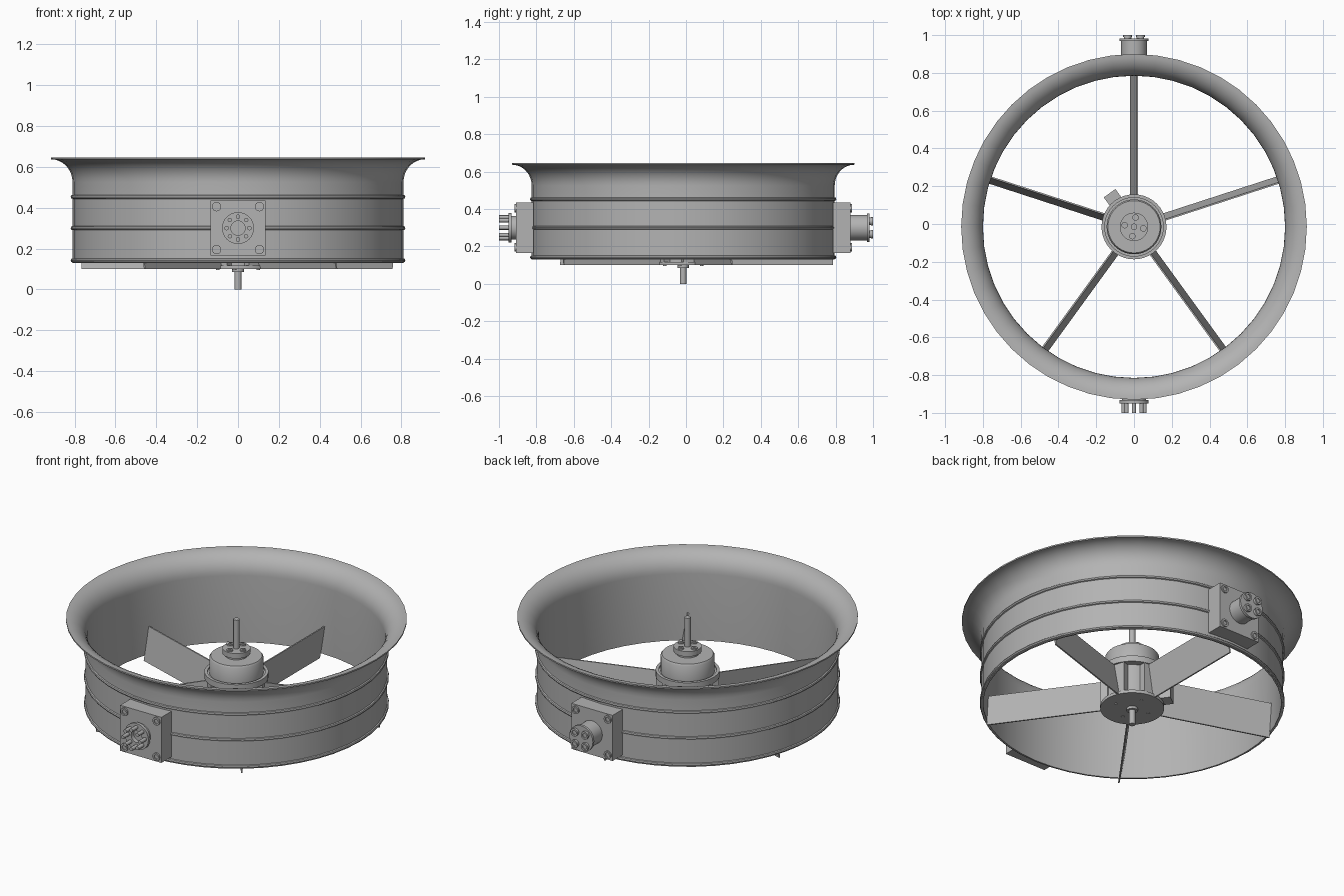
import bpy, bmesh, math
from mathutils import Matrix, Vector

cube = bpy.data.objects.get("Cube")
if cube:
    bpy.data.objects.remove(cube, do_unlink=True)

CY = -0.015          # fan axis offset in y
MID = 0.30           # height of the side connectors
BLADES = [math.radians(18 + 72 * i) for i in range(5)]

grey = bpy.data.materials.new("plain grey")
grey.use_nodes = True
colour = (0.45, 0.45, 0.45, 1)
grey.diffuse_color = colour
bsdf = next(n for n in grey.node_tree.nodes if n.type == 'BSDF_PRINCIPLED')
bsdf.inputs["Base Color"].default_value = colour
bsdf.inputs["Roughness"].default_value = 0.6


def finish(name, bm, smooth=True):
    bmesh.ops.recalc_face_normals(bm, faces=bm.faces)
    mesh = bpy.data.meshes.new(name)
    bm.to_mesh(mesh)
    bm.free()
    mesh.materials.append(grey)
    obj = bpy.data.objects.new(name, mesh)
    bpy.context.collection.objects.link(obj)
    if smooth:
        bpy.ops.object.select_all(action='DESELECT')
        obj.select_set(True)
        bpy.context.view_layer.objects.active = obj
        bpy.ops.object.shade_smooth_by_angle(angle=math.radians(35))
    return obj


def lathe(name, profile, steps, matrix=None):
    """Revolve (radius, height) points about z; points on the axis are merged."""
    bm = bmesh.new()
    verts = [bm.verts.new((r, 0, z)) for r, z in profile]
    edges = [bm.edges.new((verts[i - 1], verts[i])) for i in range(len(verts))]
    bmesh.ops.spin(bm, geom=verts + edges, cent=(0, 0, 0), axis=(0, 0, 1),
                   angle=math.tau, steps=steps, use_duplicate=False)
    bmesh.ops.remove_doubles(bm, verts=bm.verts, dist=0.0001)
    bm.transform(matrix or Matrix.Translation((0, CY, 0)))
    return finish(name, bm)


def rod(name, radius, start, end, sides=24):
    """Closed cylinder between two points."""
    a, b = Vector(start), Vector(end)
    bm = bmesh.new()
    bmesh.ops.create_cone(bm, cap_ends=True, segments=sides, radius1=radius,
                          radius2=radius, depth=(b - a).length)
    turn = (b - a).to_track_quat('Z', 'Y').to_matrix().to_4x4()
    bm.transform(Matrix.Translation((a + b) / 2) @ turn)
    return finish(name, bm)


def block(name, low, high, angle=0.0, lean=0.0):
    """Box from corner to corner, leaned sideways, then turned about the fan axis."""
    low, high = Vector(low), Vector(high)
    bm = bmesh.new()
    bmesh.ops.create_cube(bm, size=1)
    for v in bm.verts:
        side = v.co.z
        v.co = (low + high) / 2 + v.co * (high - low)
        v.co.y -= side * lean
    bm.transform(Matrix.Translation((0, CY, 0)) @ Matrix.Rotation(angle, 4, 'Z'))
    return finish(name, bm, False)


# Duct: thin wall with three beads and a flared mouth
profile = [(0.80, 0.13), (0.81, 0.13)]
for z in (0.142, 0.30, 0.453):
    for k in range(5):
        a = math.pi * k / 4
        profile.append((0.81 + 0.009 * math.sin(a), z - 0.01 * math.cos(a)))
arc = [math.pi / 2 * k / 9 for k in range(10)]
profile += [(0.915 - 0.105 * math.cos(a), 0.525 + 0.112 * math.sin(a)) for a in arc]
profile += [(0.915 - 0.115 * math.cos(a), 0.525 + 0.12 * math.sin(a)) for a in reversed(arc)]
lathe("duct", profile, 48)

# Hub: base plate, core, collar ring, stepped cap and shaft
lathe("hub", [(0, 0.10), (0.172, 0.10), (0.172, 0.118), (0.135, 0.118), (0.135, 0.295),
              (0.172, 0.295), (0.172, 0.33), (0.155, 0.33), (0.155, 0.322), (0.145, 0.322),
              (0.145, 0.415), (0.138, 0.425), (0.06, 0.425), (0.06, 0.44), (0.075, 0.44),
              (0.075, 0.47), (0, 0.47)], 40)
rod("shaft", 0.017, (0, CY, 0), (0, CY, 0.64))
lathe("bottom_boss", [(0.018, 0.085), (0.03, 0.085), (0.03, 0.10), (0.018, 0.10)], 24)
for i in range(4):
    a = math.radians(80 + 90 * i)
    x, y = 0.05 * math.cos(a), CY + 0.05 * math.sin(a)
    rod("cap_screw", 0.017, (x, y, 0.47), (x, y, 0.478), 16)
    rod("cap_screw_centre", 0.008, (x, y, 0.478), (x, y, 0.482), 6)
    rod("base_screw", 0.009, (x * 2, CY + (y - CY) * 2, 0.096),
        (x * 2, CY + (y - CY) * 2, 0.102), 12)

# Blades with a block at each root
for a in BLADES:
    block("blade", (0.14, -0.004, 0.10), (0.80, 0.004, 0.295), a, 0.032)
    block("blade_root", (0.10, -0.05, 0.11), (0.162, 0.05, 0.30), a)

# Cable outlet on the side of the hub
block("cable_outlet", (0.12, -0.038, 0.12), (0.22, 0.038, 0.29), math.radians(126))


def screw(name, x, z, y, s):
    """Socket screw facing outward along y."""
    turn = Matrix.Rotation(-s * math.pi / 2, 4, 'X')
    lathe(name, [(0, -0.002), (0.023, -0.002), (0.023, 0.008), (0.013, 0.008),
                 (0.013, 0.002), (0, 0.002)], 16,
          Matrix.Translation((x, y, z)) @ turn)


# Mounting boxes and round connectors, front (-1) and back (+1)
for s, side in ((-1, "front"), (1, "back")):
    face = CY + s * 0.895
    ys = sorted((s * 0.80, s * 0.895))
    block(side + "_box", (-0.135, ys[0], MID - 0.135), (0.135, ys[1], MID + 0.135))
    for sx in (-1, 1):
        for sz in (-1, 1):
            screw(side + "_box_screw", sx * 0.105, MID + sz * 0.105, face, s)
    turn = Matrix.Translation((0, 0, MID)) @ Matrix.Rotation(-s * math.pi / 2, 4, 'X')
    if s < 0:
        # Socket with a ring of pins and a recessed centre
        lathe("front_connector", [(0, 0.89), (0.064, 0.89), (0.064, 0.932), (0.078, 0.932),
                                  (0.078, 0.95), (0.035, 0.95), (0.035, 0.925), (0, 0.925)],
              32, turn)
        for i in range(8):
            a = math.tau * i / 8
            x, z = 0.056 * math.cos(a), MID + 0.056 * math.sin(a)
            rod("front_pin", 0.011, (x, -0.94, z), (x, -1.0, z), 12)
    else:
        # Plug with a flange and four bolts
        lathe("back_connector", [(0, 0.86), (0.068, 0.86), (0.068, 0.968), (0.077, 0.968),
                                 (0.077, 0.982), (0, 0.982)], 32, turn)
        for i in range(4):
            a = math.radians(45 + 90 * i)
            screw("back_bolt", 0.048 * math.cos(a), MID + 0.048 * math.sin(a), 0.992, s)
            rod("back_bolt_shank", 0.02, (0.048 * math.cos(a), 0.975, MID + 0.048 * math.sin(a)),
                (0.048 * math.cos(a), 0.992, MID + 0.048 * math.sin(a)), 16)
